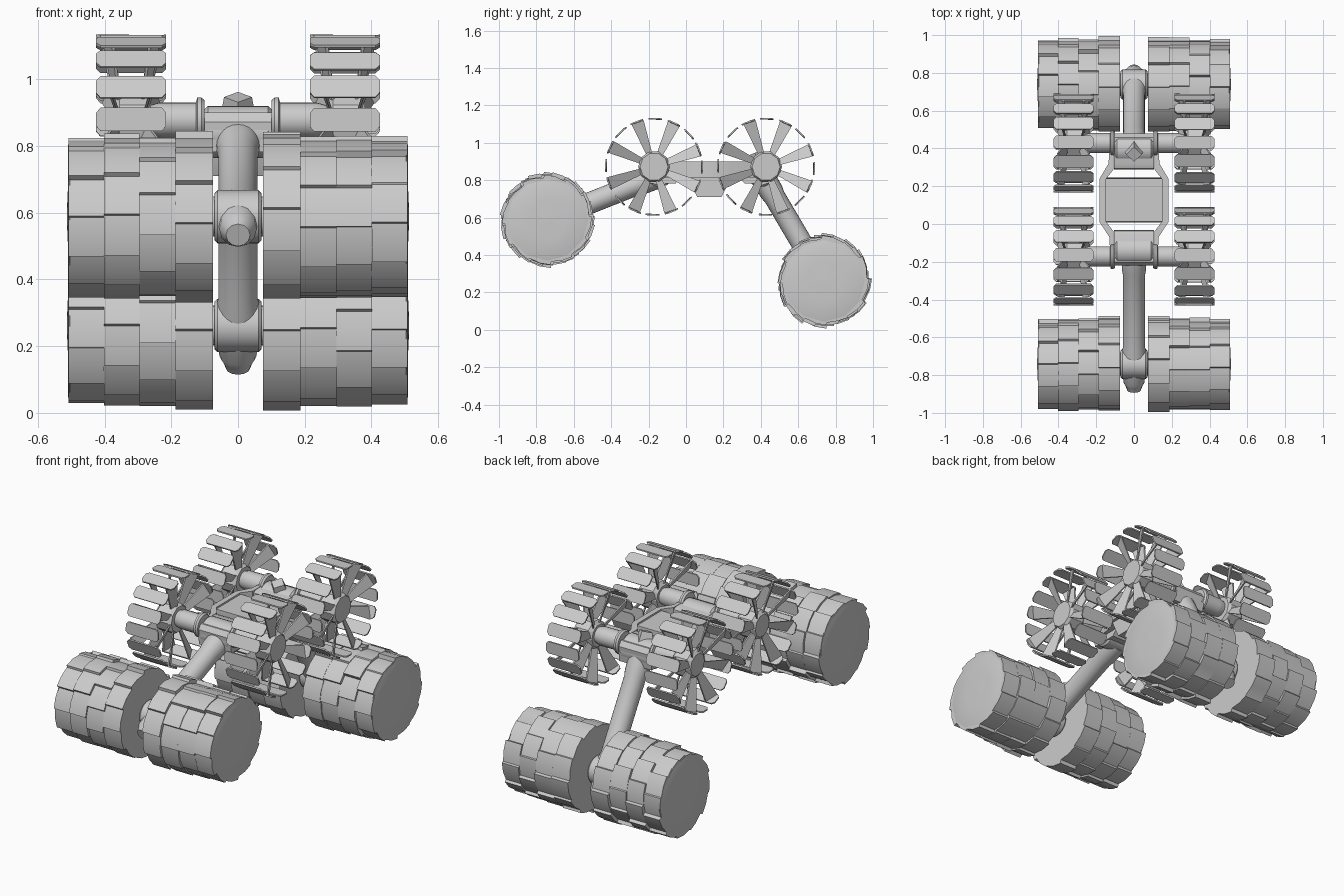
import bpy, bmesh, math, random
from mathutils import Vector, Matrix

if "Cube" in bpy.data.objects:
    bpy.data.objects.remove(bpy.data.objects["Cube"])

random.seed(4)
WHEEL_Z, R_WHEEL, R_ROLL = 0.872, 0.26, 0.258
JOINTS = {"front": Vector((0, -0.171, WHEEL_Z)), "rear": Vector((0, 0.428, WHEEL_Z))}
ROLLERS = {"front": Vector((0, -0.741, 0.588)), "rear": Vector((0, 0.738, 0.262))}


def make(name, bm, smooth=True):
    bmesh.ops.recalc_face_normals(bm, faces=bm.faces)
    me = bpy.data.meshes.new(name)
    bm.to_mesh(me)
    bm.free()
    ob = bpy.data.objects.new(name, me)
    bpy.context.collection.objects.link(ob)
    if smooth:
        bpy.ops.object.select_all(action='DESELECT')
        ob.select_set(True)
        bpy.context.view_layer.objects.active = ob
        bpy.ops.object.shade_smooth_by_angle(angle=math.radians(35))
    return ob


def prism(bm, pts, offset):
    """Extrude a closed loop of 3D points along an offset."""
    a = [bm.verts.new(p) for p in pts]
    b = [bm.verts.new(Vector(p) + Vector(offset)) for p in pts]
    bm.faces.new(a)
    bm.faces.new(b[::-1])
    for i in range(len(a)):
        j = (i + 1) % len(a)
        bm.faces.new((a[i], a[j], b[j], b[i]))


def lathe(bm, p, d, profile, n=24):
    """Revolve (distance, radius) pairs round direction d from point p."""
    rot = Vector(d).to_track_quat('Z', 'Y')
    rings = []
    for h, r in profile:
        rings.append([bm.verts.new(Vector(p) + rot @ Vector((r * math.cos(t), r * math.sin(t), h)))
                      for t in (2 * math.pi * k / n for k in range(n))])
    for a, b in zip(rings, rings[1:]):
        for i in range(n):
            j = (i + 1) % n
            bm.faces.new((a[i], a[j], b[j], b[i]))
    bm.faces.new(rings[0][::-1])
    bm.faces.new(rings[-1])


# Big rollers: four rings of uneven flat plates, outer rings a little smaller
def roller(name, centre, side):
    bm = bmesh.new()
    edges = [0.075, 0.187, 0.295, 0.402, 0.508]
    for k, shrink in enumerate((0.0, 0.005, 0.008, 0.014)):
        n, phase, pts = 12, random.uniform(0, 6.28), []
        for i in range(n):
            lift = R_ROLL - shrink - random.uniform(0.0, 0.012)
            for f, r in ((0, lift - 0.014), (0.5, lift - 0.006), (0.96, lift)):
                t = phase + 2 * math.pi * (i + f) / n
                pts.append((side * edges[k], centre.y + r * math.cos(t), centre.z + r * math.sin(t)))
        prism(bm, pts, (side * (edges[k + 1] - edges[k]), 0, 0))
    # shallow outer cap with small hub point
    lathe(bm, (side * 0.504, centre.y, centre.z), (side, 0, 0),
          [(0, 0.23), (0.005, 0.215), (0.005, 0.1), (0.009, 0.012)], 12)
    make(name, bm)


# Open slatted wheel: hub, twin sets of flaring twisted spokes, rim slats
def wheel(name, centre, side):
    bm = bmesh.new()
    lathe(bm, (-0.055, 0, 0), (1, 0, 0), [(0, 0.065), (0.02, 0.085), (0.10, 0.085), (0.115, 0.075)], 10)
    for i in range(8):
        rot = Matrix.Rotation(2 * math.pi * (i + 0.45) / 8, 3, 'X')
        for s in (-1, 1):
            pts = [(s * 0.03, -0.016, 0.07), (s * 0.045, 0.016, 0.07),
                   (s * 0.08, 0.034, R_WHEEL - 0.008), (s * 0.05, -0.034, R_WHEEL - 0.008)]
            prism(bm, [rot @ Vector(p) for p in pts], rot @ Vector((s * 0.008, 0, 0)))
    for i in range(16):
        rot = Matrix.Rotation(2 * math.pi * (i - 0.05) / 16 + random.uniform(-.02, .02), 3, 'X')
        pts = [(-0.105, -0.02, 0), (-0.092, -0.035, 0), (0.092, -0.035, 0), (0.105, -0.02, 0),
               (0.105, 0.02, 0), (0.092, 0.035, 0), (-0.092, 0.035, 0), (-0.105, 0.02, 0)]
        # each slat is bowed to follow the rim
        prism(bm, [rot @ (Vector(p) + Vector((0, 0, R_WHEEL - 0.006 - 2 * p[1] ** 2))) for p in pts],
              rot @ Vector((0, 0, 0.008)))
    ob = make(name, bm, False)
    ob.location = centre + Vector((side * 0.32, 0, 0))
    ob.rotation_euler.x = 0.0


for end in ("front", "rear"):
    j, c = JOINTS[end], ROLLERS[end]
    for side, lab in ((1, "right"), (-1, "left")):
        roller(f"{end}_{lab}_roller", c, side)
        wheel(f"{end}_{lab}_wheel", j, side)
        # Wheel axle with flange
        bm = bmesh.new()
        lathe(bm, j + Vector((side * 0.1, 0, 0.005)), (side, 0, 0),
              [(0, 0.06), (0.01, 0.068), (0.022, 0.068), (0.026, 0.053), (0.118, 0.053),
               (0.135, 0.053), (0.20, 0.035)])
        make(f"{end}_{lab}_axle", bm)

    # Swing arm tube from joint to roller housing
    bm = bmesh.new()
    top = j + Vector((0, 0.02 if end == "front" else -0.02, -0.05))
    d = c - top
    L = d.length
    lathe(bm, top, d, [(0, 0.066), (0.1, 0.064), (0.13, 0.058), (L - 0.1, 0.058), (L - 0.06, 0.066), (L, 0.066)])
    make(f"{end}_arm", bm)

    # Roller hub housing with protruding nub
    bm = bmesh.new()
    lathe(bm, c - Vector((0.085, 0, 0)), (1, 0, 0),
          [(0, 0.06), (0.014, 0.06), (0.014, 0.07), (0.024, 0.08), (0.146, 0.08), (0.156, 0.07),
           (0.156, 0.06), (0.17, 0.06)])
    lathe(bm, c, d, [(0, 0.062), (0.105, 0.056), (0.125, 0.045), (0.15, 0.036)], 12)
    make(f"{end}_roller_housing", bm)

    # Joint barrel, its squared back and the tapered tip
    bm = bmesh.new()
    s = 1 if end == "front" else -1
    lathe(bm, j + Vector((-0.1, s * 0.03, -0.03)), (1, 0, 0), [(0, 0.068), (0.01, 0.078), (0.19, 0.078), (0.2, 0.068)])
    prof = [(-0.04, -0.09), (0.115, -0.09), (0.14, -0.06), (0.135, 0.018), (0.11, 0.028), (-0.03, 0.028), (-0.05, 0.0)]
    prism(bm, [(-0.105, j.y + s * a, j.z + b) for a, b in prof], (0.21, 0, 0))
    if end == "rear":
        lathe(bm, j + Vector((0, -0.03, 0)), (0, -0.4, 1), [(0, 0.052), (0.03, 0.05), (0.08, 0.042)], 4)
    make(f"{end}_joint", bm)

# Centre body with tapered underside
bm = bmesh.new()
prof = [(0.012, 0.89), (0.24, 0.89), (0.245, 0.82), (0.19, 0.71), (0.06, 0.71), (0.008, 0.82)]
prism(bm, [(-0.165, y, z) for y, z in prof], (0.33, 0, 0))
make("centre_body", bm)

# Side brackets joining the body to both joints
for side, lab in ((1, "right"), (-1, "left")):
    bm = bmesh.new()
    plan = [(0.108, -0.2), (0.125, -0.2), (0.13, -0.07), (0.182, 0.01), (0.182, 0.24), (0.135, 0.32),
            (0.125, 0.46), (0.108, 0.46), (0.108, 0.29), (0.15, 0.235), (0.15, 0.015), (0.108, -0.04)]
    prism(bm, [(side * x, y, 0.815) for x, y in plan], (0, 0, 0.085))
    make(f"{lab}_bracket", bm)
